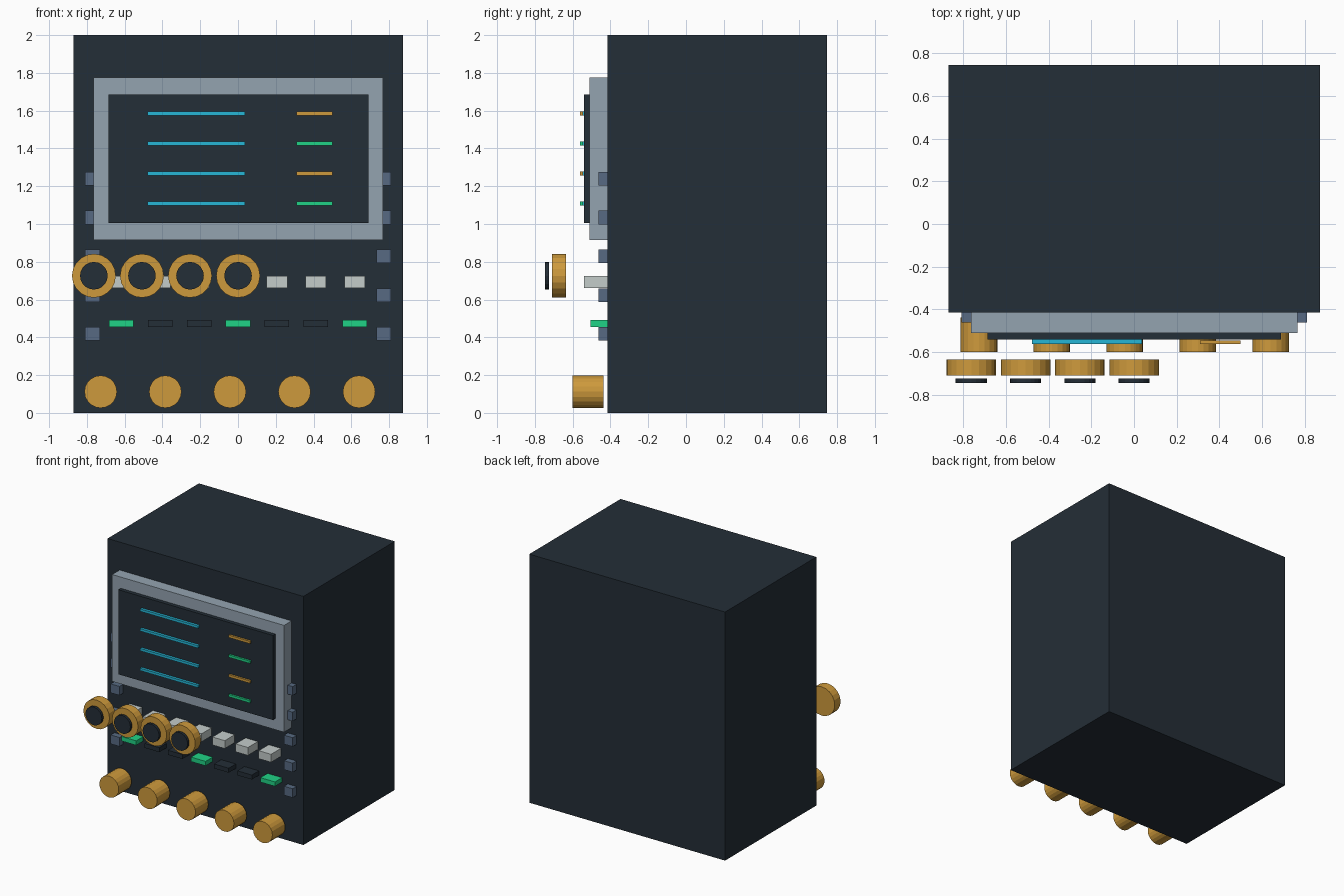
import bpy, math

cube = bpy.data.objects.get("Cube")
if cube:
    bpy.data.objects.remove(cube, do_unlink=True)


def material(name, rgb):
    """Flat material from an sRGB colour."""
    lin = [((c / 255 + 0.055) / 1.055) ** 2.4 for c in rgb] + [1]
    m = bpy.data.materials.new(name)
    m.use_nodes = True
    m.diffuse_color = lin
    m.node_tree.nodes["Principled BSDF"].inputs["Base Color"].default_value = lin
    return m


DARK = material("dark slate", (36, 46, 55))
FRAME = material("pale steel", (148, 163, 176))
GOLD = material("gold", (206, 154, 60))
GREEN = material("green", (32, 210, 134))
CYAN = material("cyan", (38, 182, 214))
WHITE = material("off white", (196, 204, 202))
BLUE = material("blue grey", (87, 106, 130))


def box(name, mat, x, y, z):
    """Box from (low, high) ranges on each axis."""
    spans = (x, y, z)
    bpy.ops.mesh.primitive_cube_add(size=1, location=[(a + b) / 2 for a, b in spans])
    ob = bpy.context.object
    ob.scale = [b - a for a, b in spans]
    bpy.ops.object.transform_apply(location=False, rotation=False, scale=True)
    ob.name = name
    ob.data.materials.append(mat)
    return ob


def centred(mid, size):
    return (mid - size / 2, mid + size / 2)


def disc(name, mat, x, z, radius, y, sides):
    """Cylinder pointing forward, spanning the y range."""
    bpy.ops.mesh.primitive_cylinder_add(
        vertices=sides, radius=radius, depth=y[1] - y[0],
        location=(x, sum(y) / 2, z), rotation=(math.pi / 2, 0, 0))
    ob = bpy.context.object
    ob.name = name
    ob.data.materials.append(mat)
    return ob


FACE = -0.415

# Cabinet, screen frame and screen
box("cabinet", DARK, (-0.87, 0.873), (FACE, 0.746), (0, 2))
box("screen_frame", FRAME, (-0.764, 0.767), (-0.51, FACE), (0.915, 1.775))
box("screen", DARK, (-0.686, 0.69), (-0.541, -0.51), (1.005, 1.685))

# Readout bars on the screen
for i in range(4):
    z = centred(1.585 - 0.159 * i, 0.02)
    box(f"long_bar_{i}", CYAN, (-0.478, 0.037), (-0.562, -0.541), z)
    box(f"short_bar_{i}", GREEN if i % 2 else GOLD, (0.31, 0.5), (-0.562, -0.546), z)

# Square studs down both sides
for i in range(5):
    for side, x in (("right", -0.77), ("left", 0.772)):
        box(f"stud_{side}_{i}", BLUE, centred(x, 0.078), (-0.463, FACE),
            centred(1.24 - 0.2055 * i, 0.072))

# Row of keys with indicator lamps below
for i in range(7):
    x = 0.206 * (i - 3)
    box(f"key_{i}", WHITE, centred(x, 0.11), (-0.541, FACE), (0.66, 0.724))
    box(f"lamp_{i}", DARK if i % 3 else GREEN, centred(x, 0.13), (-0.505, FACE),
        (0.455, 0.491))

# Floating dials with dark caps
for i in range(4):
    x = -0.763 + 0.2545 * i
    disc(f"dial_{i}", GOLD, x, 0.726, 0.116, (-0.71, -0.636), 20)
    disc(f"dial_cap_{i}", DARK, x, 0.726, 0.073, (-0.746, -0.725), 20)

# Lower knobs
for i in range(5):
    disc(f"knob_{i}", GOLD, -0.727 + 0.342 * i, 0.112, 0.086, (-0.601, -0.438), 20)
